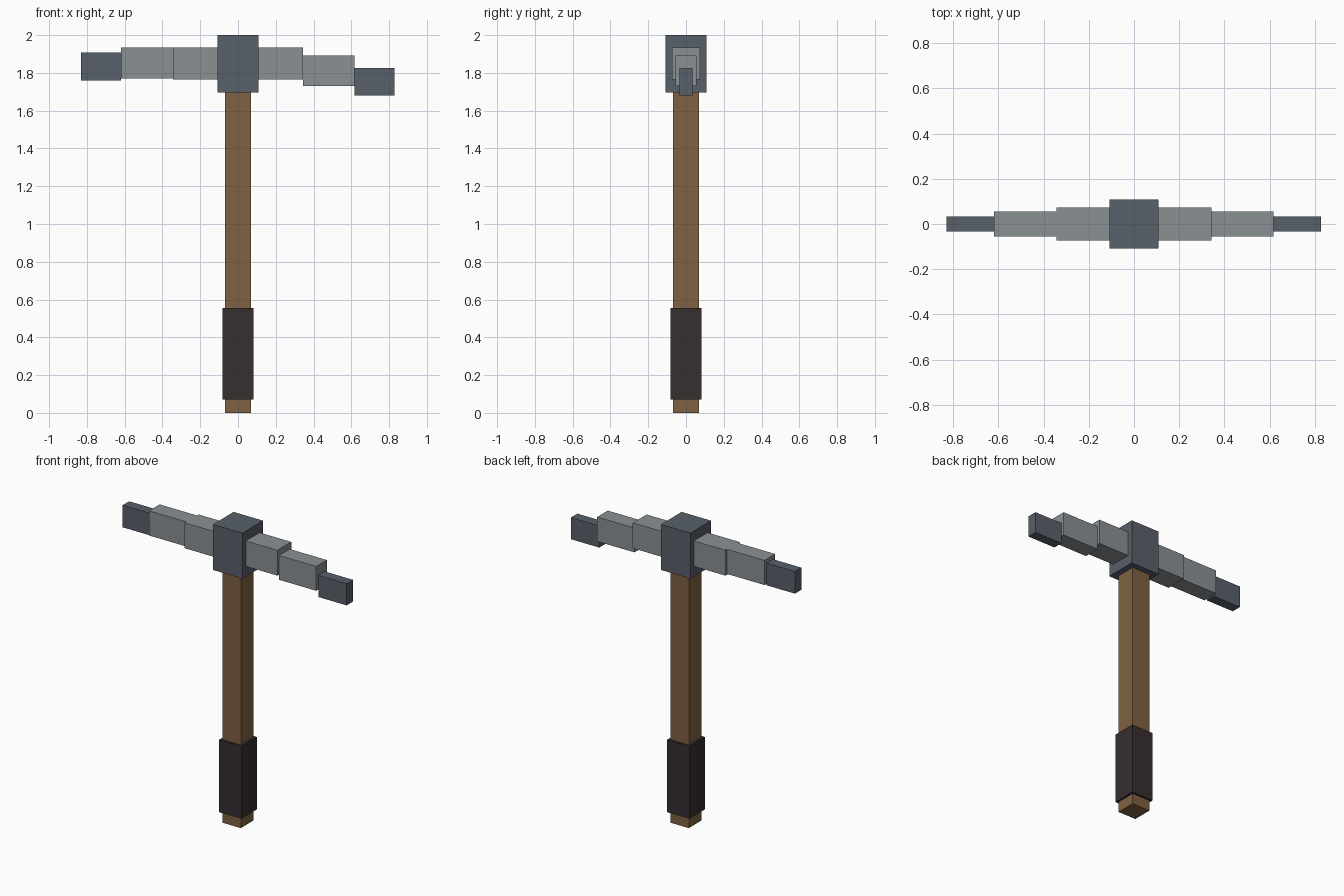
import bpy

if "Cube" in bpy.data.objects:
    bpy.data.objects.remove(bpy.data.objects["Cube"], do_unlink=True)


def linear(c):
    c /= 255
    return c / 12.92 if c <= 0.04045 else ((c + 0.055) / 1.055) ** 2.4


def material(name, *rgb):
    colour = [linear(c) for c in rgb] + [1]
    mat = bpy.data.materials.new(name)
    mat.use_nodes = True
    mat.diffuse_color = colour
    mat.node_tree.nodes["Principled BSDF"].inputs["Base Color"].default_value = colour
    return mat


def box(name, mat, x, half_depth, z):
    """Box spanning the x and z ranges, centred on y = 0."""
    bpy.ops.mesh.primitive_cube_add(size=1, location=(sum(x) / 2, 0, sum(z) / 2))
    obj = bpy.context.object
    obj.name = name
    obj.scale = (x[1] - x[0], 2 * half_depth, z[1] - z[0])
    bpy.ops.object.transform_apply(location=False, rotation=False, scale=True)
    obj.data.materials.append(mat)
    return obj


wood = material("wood", 128, 98, 66)
wrap = material("dark_wrap", 54, 46, 47)
dark_steel = material("dark_steel", 89, 96, 106)
light_steel = material("light_steel", 138, 144, 148)

# Handle and grip
box("handle", wood, (-0.068, 0.068), 0.068, (0, 1.70))
box("grip", wrap, (-0.082, 0.082), 0.082, (0.072, 0.556))

# Head block
box("head_block", dark_steel, (-0.109, 0.109), 0.109, (1.695, 2))

# Straight arm on the right, stepping down only at its tip
box("right_arm_inner", light_steel, (-0.343, -0.109), 0.073, (1.764, 1.934))
box("right_arm_outer", light_steel, (-0.62, -0.343), 0.056, (1.769, 1.934))
box("right_tip", dark_steel, (-0.83, -0.62), 0.034, (1.759, 1.907))

# Drooping arm on the left, each segment lower than the last
box("left_arm_inner", light_steel, (0.109, 0.343), 0.073, (1.764, 1.934))
box("left_arm_outer", light_steel, (0.343, 0.618), 0.056, (1.73, 1.893))
box("left_tip", dark_steel, (0.618, 0.828), 0.034, (1.68, 1.825))
